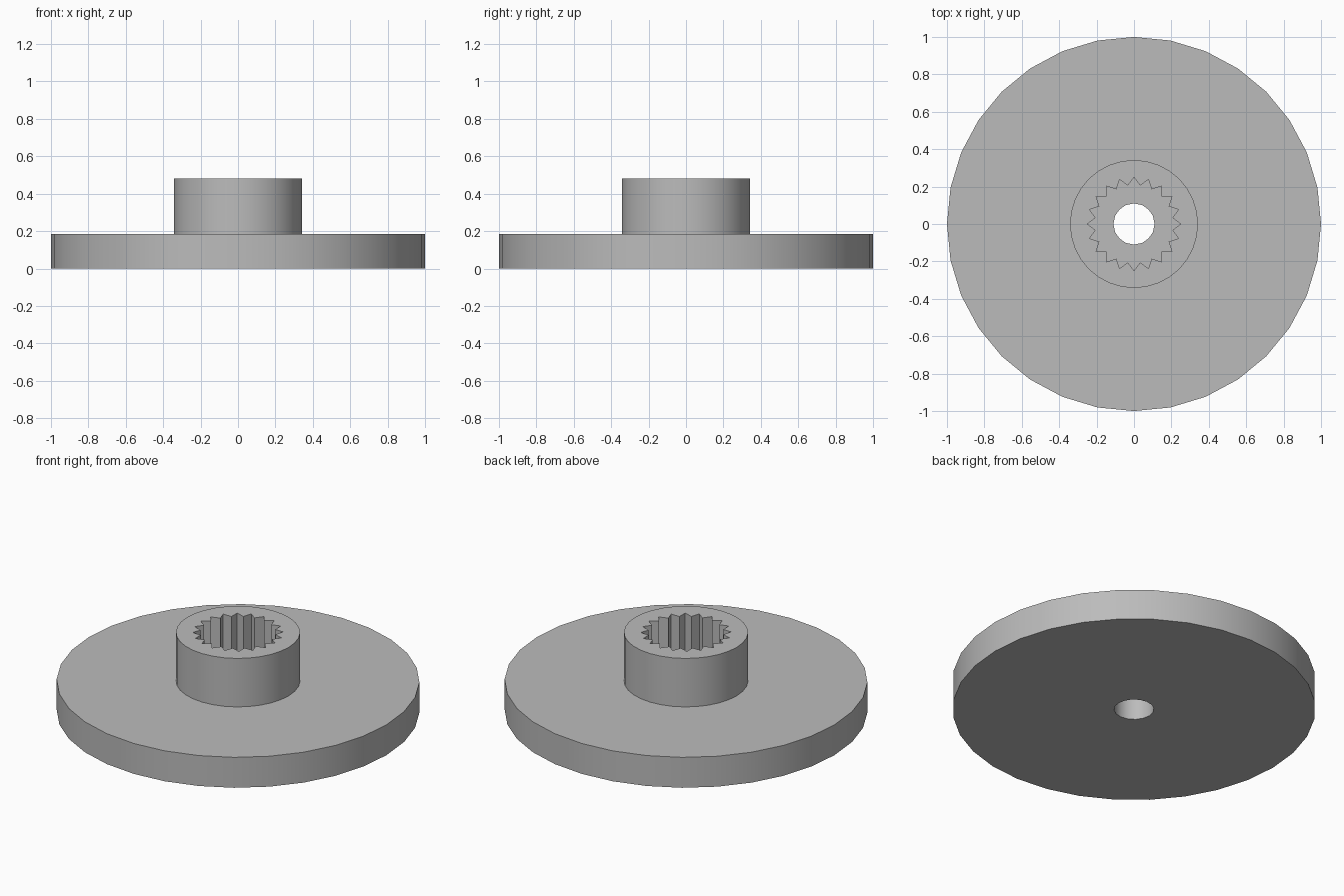
import bpy
import bmesh
from math import cos, sin, pi, radians

cube = bpy.data.objects.get("Cube")
if cube:
    bpy.data.objects.remove(cube, do_unlink=True)

FLANGE_TOP, HUB_TOP = 0.185, 0.48
TEETH = 20

grey = bpy.data.materials.new("plain_grey")
grey.use_nodes = True
grey.diffuse_color = (0.5, 0.5, 0.5, 1)
grey.node_tree.nodes["Principled BSDF"].inputs["Base Color"].default_value = (0.5, 0.5, 0.5, 1)

bm = bmesh.new()


def circle(radius, sides):
    return [(radius * cos(2 * pi * i / sides), radius * sin(2 * pi * i / sides))
            for i in range(sides)]


def star(outer, inner, points):
    """Outline alternating between groove tips and tooth crests."""
    result = []
    for i in range(2 * points):
        r = inner if i % 2 else outer
        result.append((r * cos(pi * i / points), r * sin(pi * i / points)))
    return result


def wall(outline, low, high):
    """Upright wall along a closed outline; returns its bottom and top edges."""
    bottom, top = [[bm.verts.new((x, y, z)) for x, y in outline] for z in (low, high)]
    n = len(outline)
    for i in range(n):
        j = (i + 1) % n
        bm.faces.new((bottom[i], bottom[j], top[j], top[i]))
    return [[bm.edges.get((ring[i], ring[(i + 1) % n])) for i in range(n)]
            for ring in (bottom, top)]


def annulus(outer, inner):
    bmesh.ops.triangle_fill(bm, edges=outer + inner, use_beauty=True)


# Upright walls: disc rim, hub, toothed socket and screw bore
rim_low, rim_high = wall(circle(1.0, 32), 0, FLANGE_TOP)
hub_low, hub_high = wall(circle(0.342, 32), FLANGE_TOP, HUB_TOP)
socket_low, socket_high = wall(star(0.25, 0.208, TEETH), FLANGE_TOP, HUB_TOP)
bore_low, bore_high = wall(circle(0.11, 16), 0, FLANGE_TOP)

# Flat faces joining the walls: underside, disc top, hub top, socket floor
annulus(rim_low, bore_low)
annulus(rim_high, hub_low)
annulus(hub_high, socket_high)
annulus(socket_low, bore_high)

bmesh.ops.recalc_face_normals(bm, faces=bm.faces[:])
bmesh.ops.dissolve_limit(bm, angle_limit=radians(0.5), verts=[], edges=bm.edges[:])
bmesh.ops.triangulate(bm, faces=[f for f in bm.faces if len(f.verts) > 4])

mesh = bpy.data.meshes.new("splined_hub_disc")
bm.to_mesh(mesh)
bm.free()
mesh.materials.append(grey)
disc = bpy.data.objects.new("splined_hub_disc", mesh)
bpy.context.collection.objects.link(disc)

bpy.ops.object.select_all(action='DESELECT')
disc.select_set(True)
bpy.context.view_layer.objects.active = disc
bpy.ops.object.shade_smooth_by_angle(angle=radians(30))
